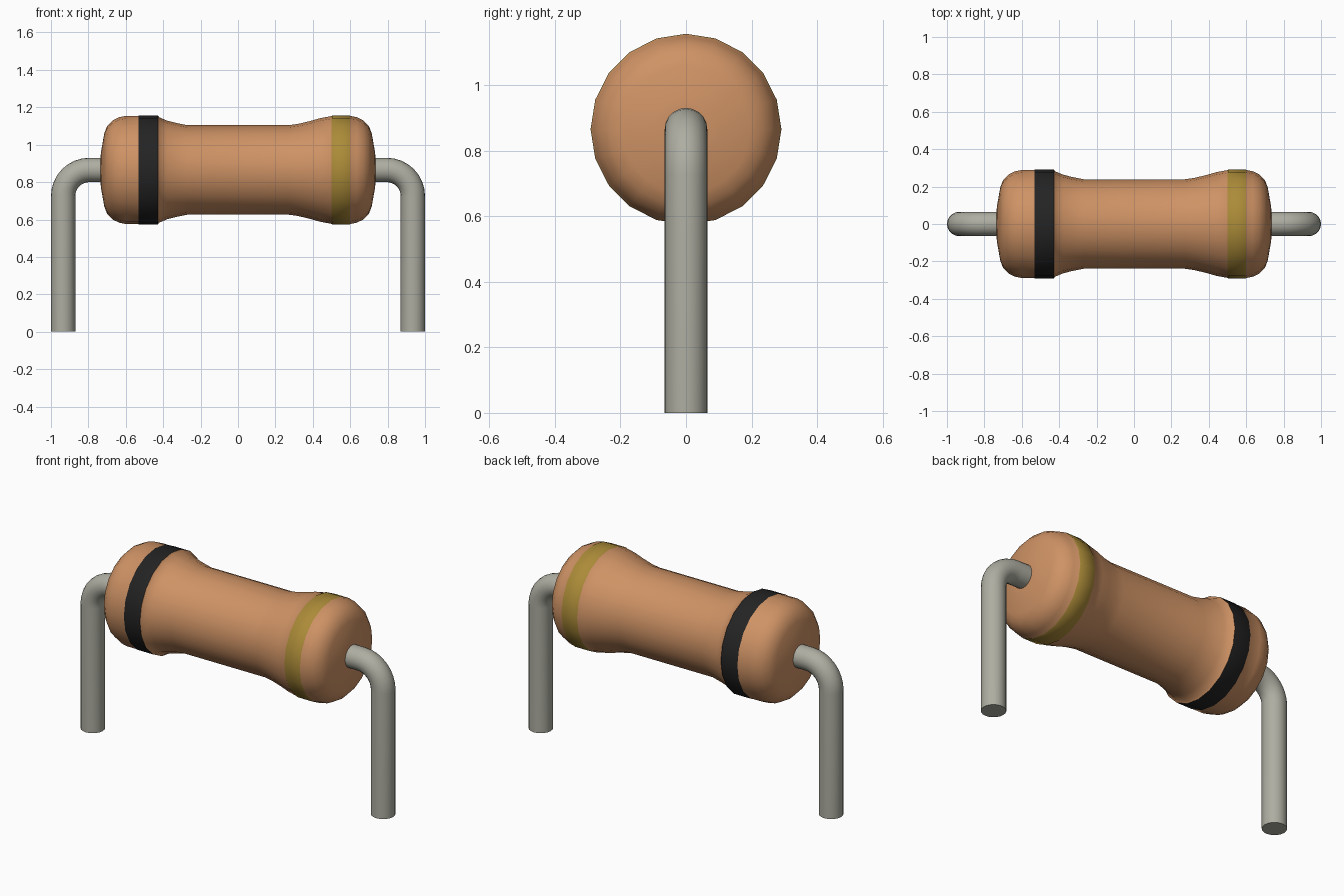
import bpy, bmesh, math

if "Cube" in bpy.data.objects:
    bpy.data.objects.remove(bpy.data.objects["Cube"])

AXIS_Z = 0.865


def material(name, rgb):
    m = bpy.data.materials.new(name)
    m.use_nodes = True
    m.diffuse_color = (*rgb, 1)
    bsdf = m.node_tree.nodes["Principled BSDF"]
    bsdf.inputs["Base Color"].default_value = (*rgb, 1)
    bsdf.inputs["Roughness"].default_value = 0.6
    return m


tan = material("tan_ceramic", (0.62, 0.29, 0.13))
black = material("black_band", (0.017, 0.017, 0.017))
gold = material("gold_band", (0.41, 0.26, 0.04))
metal = material("grey_metal", (0.42, 0.42, 0.36))


def tube(name, rings, sides, mats, pick=lambda x: 0, angle=40):
    """Skin capped rings given as (x, z, radius, tilt); tilt turns the axis from +x down to -z."""
    bm = bmesh.new()
    loops = []
    for x, z, r, tilt in rings:
        loop = []
        for i in range(sides):
            a = 2 * math.pi * i / sides
            up, side = r * math.cos(a), r * math.sin(a)
            loop.append(bm.verts.new((x + up * math.sin(tilt), side, z + up * math.cos(tilt))))
        loops.append(loop)
    for k, (a, b) in enumerate(zip(loops, loops[1:])):
        mid = (rings[k][0] + rings[k + 1][0]) / 2
        for i in range(sides):
            j = (i + 1) % sides
            bm.faces.new((a[i], a[j], b[j], b[i])).material_index = pick(mid)
    bm.faces.new(loops[0])
    bm.faces.new(loops[-1])
    bmesh.ops.recalc_face_normals(bm, faces=bm.faces)
    mesh = bpy.data.meshes.new(name)
    bm.to_mesh(mesh)
    bm.free()
    ob = bpy.data.objects.new(name, mesh)
    bpy.context.collection.objects.link(ob)
    for m in mats:
        mesh.materials.append(m)
    bpy.ops.object.select_all(action='DESELECT')
    ob.select_set(True)
    bpy.context.view_layer.objects.active = ob
    bpy.ops.object.shade_smooth_by_angle(angle=math.radians(angle))
    return ob


# Body: rounded ends, raised shoulders and a narrower waist
end = [(0.735, 0.07), (0.732, 0.10), (0.715, 0.195), (0.70, 0.235),
       (0.67, 0.265), (0.635, 0.282), (0.60, 0.289)]
profile = [(-x, r) for x, r in end]
profile += [(-0.533, 0.289), (-0.53, 0.291), (-0.428, 0.291), (-0.422, 0.282),
            (-0.38, 0.264), (-0.33, 0.251), (-0.27, 0.239),
            (0.27, 0.239), (0.32, 0.246), (0.38, 0.26), (0.44, 0.277),
            (0.50, 0.288), (0.503, 0.291), (0.597, 0.291)]
profile += end[::-1]


def band(x):
    if -0.532 < x < -0.425:
        return 1
    return 2 if 0.50 < x < 0.599 else 0


tube("resistor_body", [(x, AXIS_Z, r, 0) for x, r in profile], 20,
     [tan, black, gold], band, 50)

# Wire leads: out of each end, round a bend and straight down
BEND, WIRE = 0.14, 0.065
for name, sign in (("left_lead", 1), ("right_lead", -1)):
    rings = [(0.68, AXIS_Z, WIRE, 0)]
    for k in range(9):
        t = math.pi / 2 * k / 8
        rings.append((0.795 + BEND * math.sin(t), AXIS_Z - BEND + BEND * math.cos(t), WIRE, t))
    rings.append((0.935, 0, WIRE, math.pi / 2))
    tube(name, [(sign * x, z, r, sign * t) for x, z, r, t in rings], 20, [metal])
